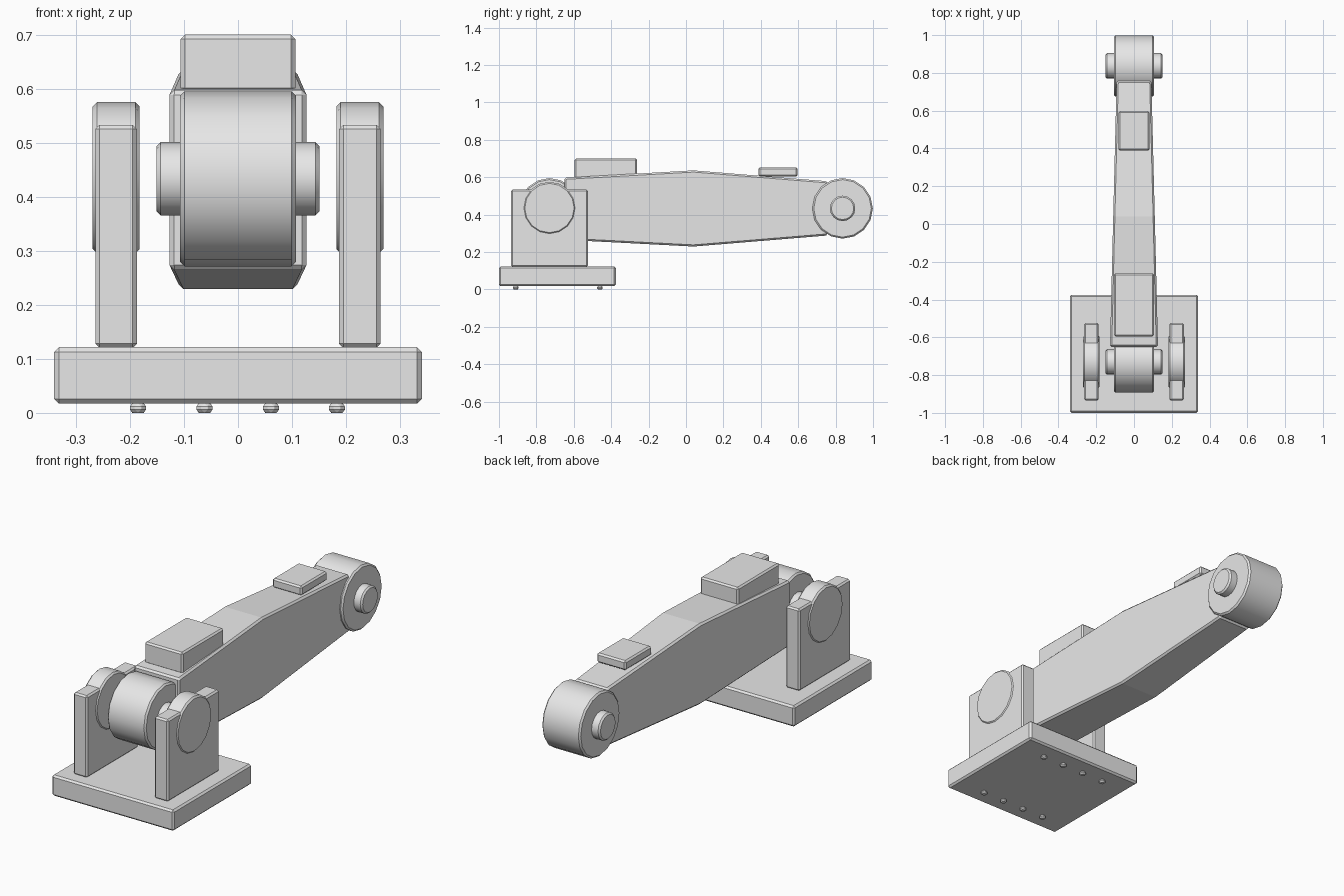
import bpy, bmesh, math
from mathutils import Matrix

if "Cube" in bpy.data.objects:
    bpy.data.objects.remove(bpy.data.objects["Cube"])

grey = bpy.data.materials.new("light_grey")
grey.diffuse_color = (0.8, 0.8, 0.8, 1)
grey.use_nodes = True
grey.node_tree.nodes["Principled BSDF"].inputs["Base Color"].default_value = grey.diffuse_color


def finish(name, bm, bevel=0.01, smooth=False):
    bmesh.ops.recalc_face_normals(bm, faces=bm.faces)
    me = bpy.data.meshes.new(name)
    bm.to_mesh(me)
    bm.free()
    me.materials.append(grey)
    ob = bpy.data.objects.new(name, me)
    bpy.context.collection.objects.link(ob)
    mod = ob.modifiers.new("edge_chamfer", 'BEVEL')
    mod.width = bevel
    mod.segments = 1
    mod.limit_method = 'ANGLE'
    mod.angle_limit = math.radians(35)
    if smooth:
        bpy.ops.object.select_all(action='DESELECT')
        ob.select_set(True)
        bpy.context.view_layer.objects.active = ob
        bpy.ops.object.shade_smooth_by_angle(angle=math.radians(32))
    return ob


def box(name, x0, x1, y0, y1, z0, z1, bevel=0.008):
    bm = bmesh.new()
    bmesh.ops.create_cube(bm, size=1)
    for v in bm.verts:
        v.co = ((x0 + x1) / 2 + v.co.x * (x1 - x0),
                (y0 + y1) / 2 + v.co.y * (y1 - y0),
                (z0 + z1) / 2 + v.co.z * (z1 - z0))
    return finish(name, bm, bevel)


def cylinder(name, x0, x1, y, z, r, sides=16, bevel=0.008):
    """Cylinder lying along x."""
    bm = bmesh.new()
    m = Matrix.Translation(((x0 + x1) / 2, y, z)) @ Matrix.Rotation(math.pi / 2, 4, 'Y')
    bmesh.ops.create_cone(bm, cap_ends=True, segments=sides, radius1=r, radius2=r,
                          depth=x1 - x0, matrix=m)
    return finish(name, bm, bevel, smooth=True)


# Mounting plate
box("base_plate", -0.34, 0.34, -1.0, -0.375, 0.017, 0.122, 0.009)

# Bolt heads under the plate
for y in (-0.91, -0.46):
    for x in (-0.185, -0.062, 0.061, 0.183):
        bm = bmesh.new()
        bmesh.ops.create_cone(bm, cap_ends=True, segments=8, radius1=0.017, radius2=0.017,
                              depth=0.018, matrix=Matrix.Translation((x, y, 0.009)))
        finish("bolt", bm, 0.006)

# Bracket cheeks with round bosses
for s in (-1, 1):
    a, b = sorted((s * 0.187, s * 0.264))
    box("bracket_cheek", a, b, -0.935, -0.525, 0.12, 0.533)
    a, b = sorted((s * 0.182, s * 0.269))
    cylinder("bracket_boss", a, b, -0.73, 0.435, 0.14)

# Hinge barrels and pins at both ends
for y in (-0.73, 0.837):
    cylinder("hinge_barrel", -0.107, 0.107, y, 0.433, 0.162)
    cylinder("hinge_pin", -0.151, 0.151, y, 0.433, 0.068)

# Arm: rectangular sections (y, half width, bottom, top), tapering and bulged midway
sections = [(-0.65, 0.127, 0.265, 0.597), (0.04, 0.110, 0.229, 0.636), (0.757, 0.092, 0.288, 0.578)]
bm = bmesh.new()
rings = [[bm.verts.new(p) for p in ((-w, y, b), (w, y, b), (w, y, t), (-w, y, t))]
         for y, w, b, t in sections]
for r0, r1 in zip(rings, rings[1:]):
    for i in range(4):
        j = (i + 1) % 4
        bm.faces.new((r0[i], r0[j], r1[j], r1[i]))
bm.faces.new(rings[0])
bm.faces.new(rings[-1])
finish("arm", bm, 0.009)

# Raised blocks on top of the arm
box("large_top_block", -0.106, 0.106, -0.595, -0.262, 0.593, 0.70)
box("small_top_block", -0.081, 0.081, 0.388, 0.597, 0.604, 0.652)
